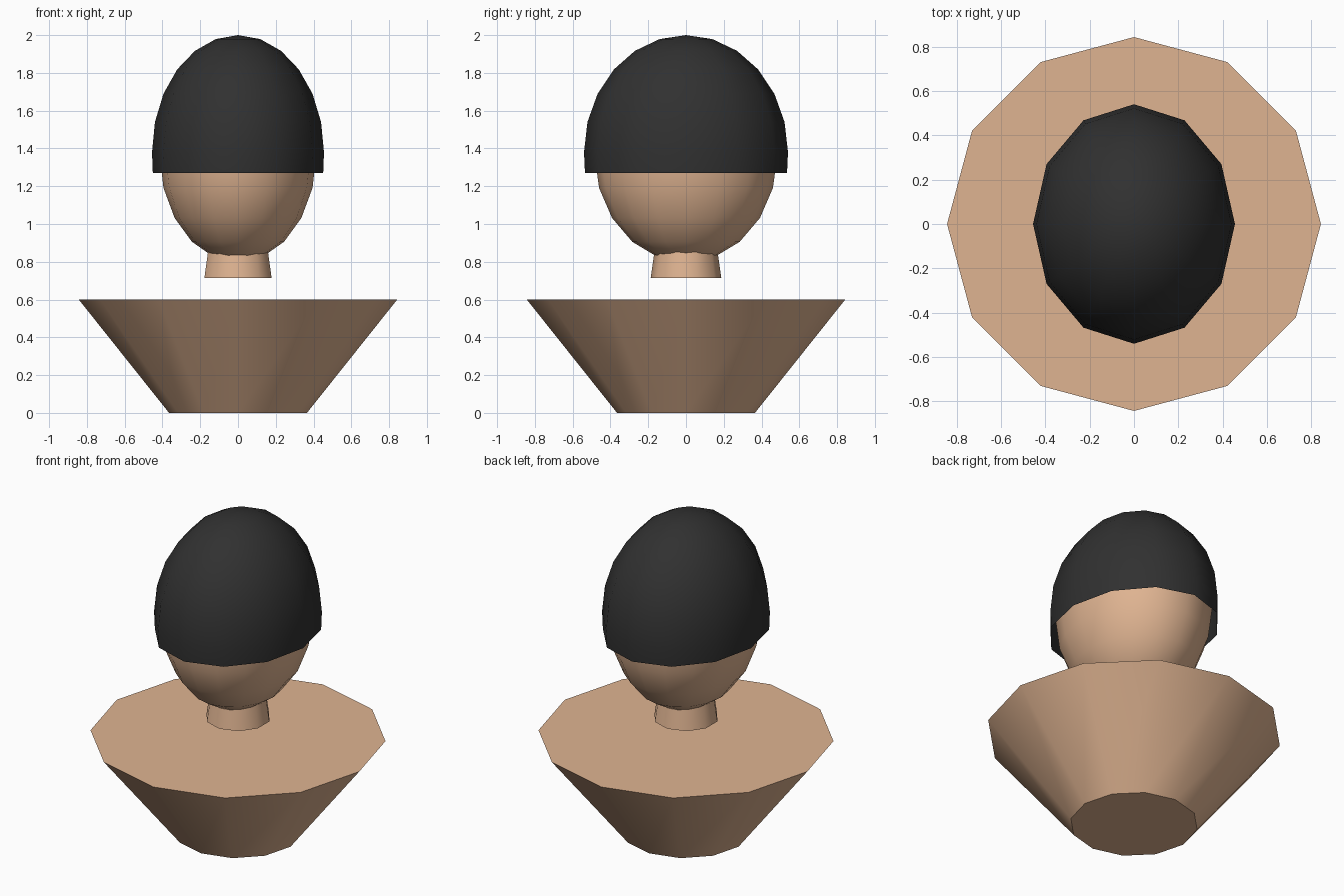
import bpy, math

if "Cube" in bpy.data.objects:
    bpy.data.objects.remove(bpy.data.objects["Cube"])


def material(name, color):
    m = bpy.data.materials.new(name)
    m.diffuse_color = (*color, 1)
    m.use_nodes = True
    m.node_tree.nodes["Principled BSDF"].inputs["Base Color"].default_value = m.diffuse_color
    return m


skin = material("skin", (0.74, 0.455, 0.285))
black = material("black cloth", (0.03, 0.03, 0.03))


def lathe(name, profile, sides, mat, ratio=1.0, cap_bottom=False, cap_top=False):
    """Spin (radius, z) points round z with a corner on +-y; ratio squeezes x.
    A radius of 0 makes a pole."""
    verts, rings, faces = [], [], []
    for r, z in profile:
        n = 1 if r == 0 else sides
        rings.append([len(verts) + i for i in range(n)])
        for i in range(n):
            a = 2 * math.pi * i / sides - math.pi / 2
            verts.append((r * ratio * math.cos(a), r * math.sin(a), z))
    for lo, hi in zip(rings, rings[1:]):
        for i in range(sides):
            j = (i + 1) % sides
            if len(lo) == 1:
                faces.append((lo[0], hi[j], hi[i]))
            elif len(hi) == 1:
                faces.append((lo[i], lo[j], hi[0]))
            else:
                faces.append((lo[i], lo[j], hi[j], hi[i]))
    if cap_bottom:
        faces.append(rings[0][::-1])
    if cap_top:
        faces.append(rings[-1])
    mesh = bpy.data.meshes.new(name)
    mesh.from_pydata(verts, [], faces)
    mesh.materials.append(mat)
    ob = bpy.data.objects.new(name, mesh)
    bpy.context.collection.objects.link(ob)
    bpy.ops.object.select_all(action='DESELECT')
    ob.select_set(True)
    bpy.context.view_layer.objects.active = ob
    bpy.ops.object.shade_smooth_by_angle(angle=math.radians(40))
    return ob


def arc(radius, height, centre, start, steps, step_deg):
    """Ellipse profile from start degrees upwards; ends at a pole at +-90."""
    points = []
    for k in range(steps + 1):
        d = start + k * step_deg
        r = 0 if abs(d) == 90 else radius * math.cos(math.radians(d))
        points.append((r, centre + height * math.sin(math.radians(d))))
    return points


# Torso: inverted twelve-sided frustum
lathe("torso", [(0.365, 0), (0.843, 0.6)], 12, skin, cap_bottom=True, cap_top=True)

# Neck: slightly tapered, floating above the torso
lathe("neck", [(0.187, 0.715), (0.163, 0.88)], 10, skin, cap_bottom=True, cap_top=True)

# Head: egg-shaped ball
lathe("head", arc(0.484, 0.57, 1.367, -90, 10, 18), 16, skin, ratio=0.857)

# Cap: open-bottomed dome with a short straight rim
lathe("cap", [(0.535, 1.27)] + arc(0.54, 0.62, 1.38, 0, 6, 15), 12, black, ratio=0.843)
